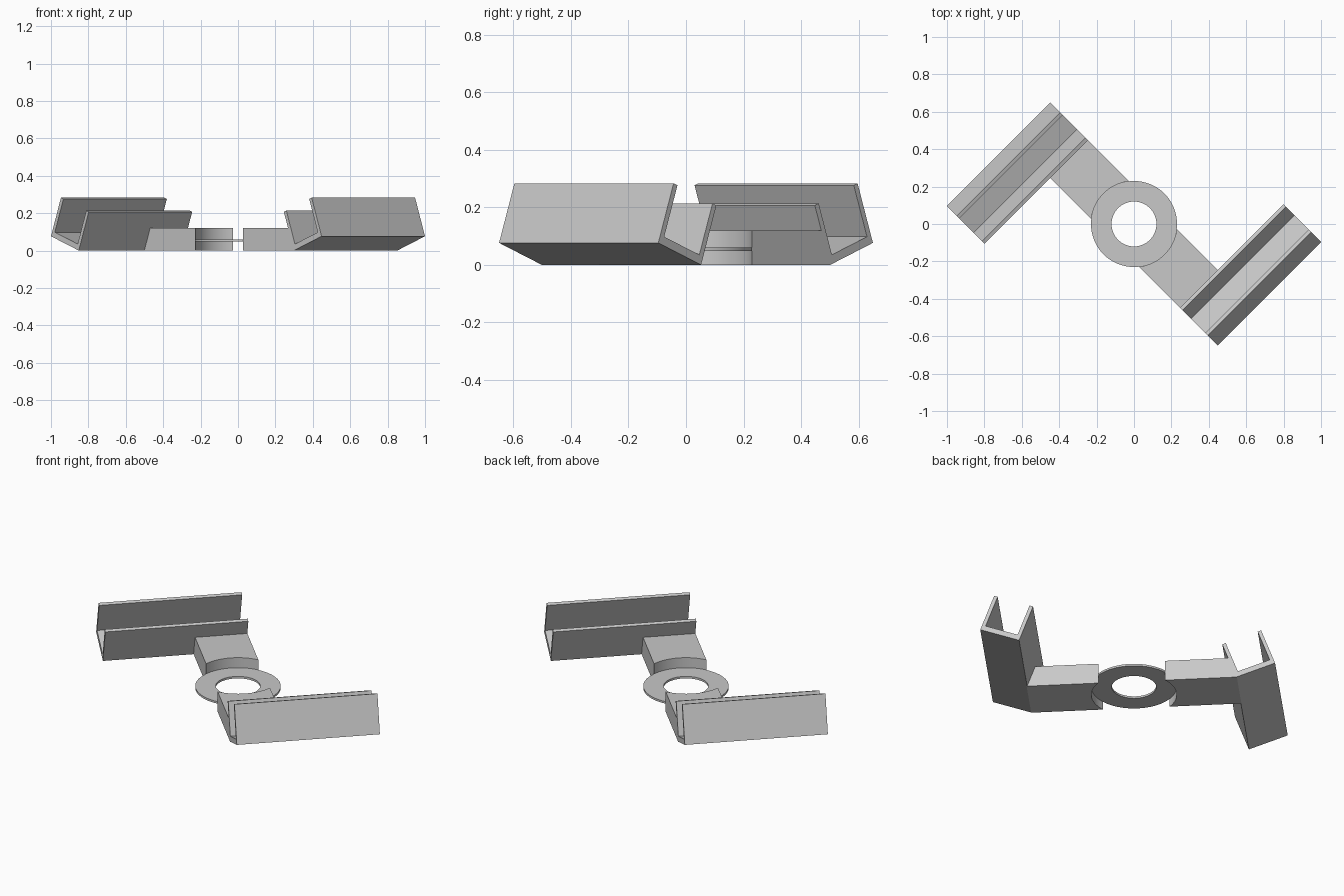
import bpy, bmesh
from math import radians, sin, cos, pi, asin, tan
from mathutils import Matrix, Vector

if "Cube" in bpy.data.objects:
    bpy.data.objects.remove(bpy.data.objects["Cube"])

grey = bpy.data.materials.new("light grey")
grey.use_nodes = True
colour = (0.58, 0.58, 0.58, 1)
grey.diffuse_color = colour
grey.node_tree.nodes["Principled BSDF"].inputs["Base Color"].default_value = colour

TILT = radians(20)
HEEL = 0.565          # distance from the centre to the low edge of the channel
HALF = 0.143          # half width of the arm
RADIUS = 0.23         # outer radius of the ring
ARM_HEIGHT = 0.12


def finish(name, bm, turn=0):
    bmesh.ops.recalc_face_normals(bm, faces=bm.faces)
    mesh = bpy.data.meshes.new(name)
    bm.to_mesh(mesh)
    bm.free()
    mesh.materials.append(grey)
    obj = bpy.data.objects.new(name, mesh)
    bpy.context.collection.objects.link(obj)
    obj.rotation_euler.z = turn
    bpy.ops.object.select_all(action="DESELECT")
    obj.select_set(True)
    bpy.context.view_layer.objects.active = obj
    bpy.ops.object.shade_smooth_by_angle(angle=radians(30))
    return obj


def prism(outline, offset):
    """Extrude a closed outline of 3D points; return the mesh and the moved vertices."""
    bm = bmesh.new()
    face = bm.faces.new([bm.verts.new(p) for p in outline])
    result = bmesh.ops.extrude_face_region(bm, geom=[face], use_keep_orig=True)
    moved = [g for g in result["geom"] if isinstance(g, bmesh.types.BMVert)]
    bmesh.ops.translate(bm, verts=moved, vec=offset)
    return bm, moved


# Tilted U-shaped channel, running across the end of the arm
def channel(name, turn):
    width, height, wall, floor = 0.2235, 0.22, 0.02, 0.03
    section = [(0, 0), (width, 0), (width, height), (width - wall, height),
               (width - wall, floor), (wall, floor), (wall, height), (0, height)]
    lean = Matrix.Rotation(-TILT, 3, "Y")
    place = Vector((HEEL, -HALF, 0))
    outline = [lean @ Vector((u, 0, z)) + place for u, z in section]
    bm, _ = prism(outline, (0, 0.782, 0))
    finish(name, bm, turn)


# Arm with a hollowed end around the ring and a slanted end against the channel
def arm(name, turn):
    spread = asin(HALF / RADIUS)
    steps = 24
    outline = []
    for i in range(steps + 1):
        a = spread * (2 * i / steps - 1)
        outline.append((RADIUS * cos(a), RADIUS * sin(a), 0))
    far = HEEL + 0.003
    outline += [(far, HALF, 0), (far, -HALF, 0)]
    bm, top = prism(outline, (0, 0, ARM_HEIGHT))
    for v in top:
        if v.co.x > far - 0.01:
            v.co.x -= ARM_HEIGHT * tan(TILT)
    finish(name, bm, turn)


# Thin flat ring in the middle
def ring(name):
    steps, inner, low, high = 64, 0.12, 0.048, 0.06
    bm = bmesh.new()
    corners = [(inner, low), (RADIUS, low), (RADIUS, high), (inner, high)]
    loops = []
    for i in range(steps):
        a = 2 * pi * i / steps
        loops.append([bm.verts.new((r * cos(a), r * sin(a), z)) for r, z in corners])
    for i, here in enumerate(loops):
        there = loops[(i + 1) % steps]
        for k in range(4):
            n = (k + 1) % 4
            bm.faces.new((here[k], here[n], there[n], there[k]))
    finish(name, bm)


ring("centre_ring")
for side, turn in (("left", radians(-45)), ("right", radians(135))):
    arm(side + "_arm", turn)
    channel(side + "_channel", turn)
